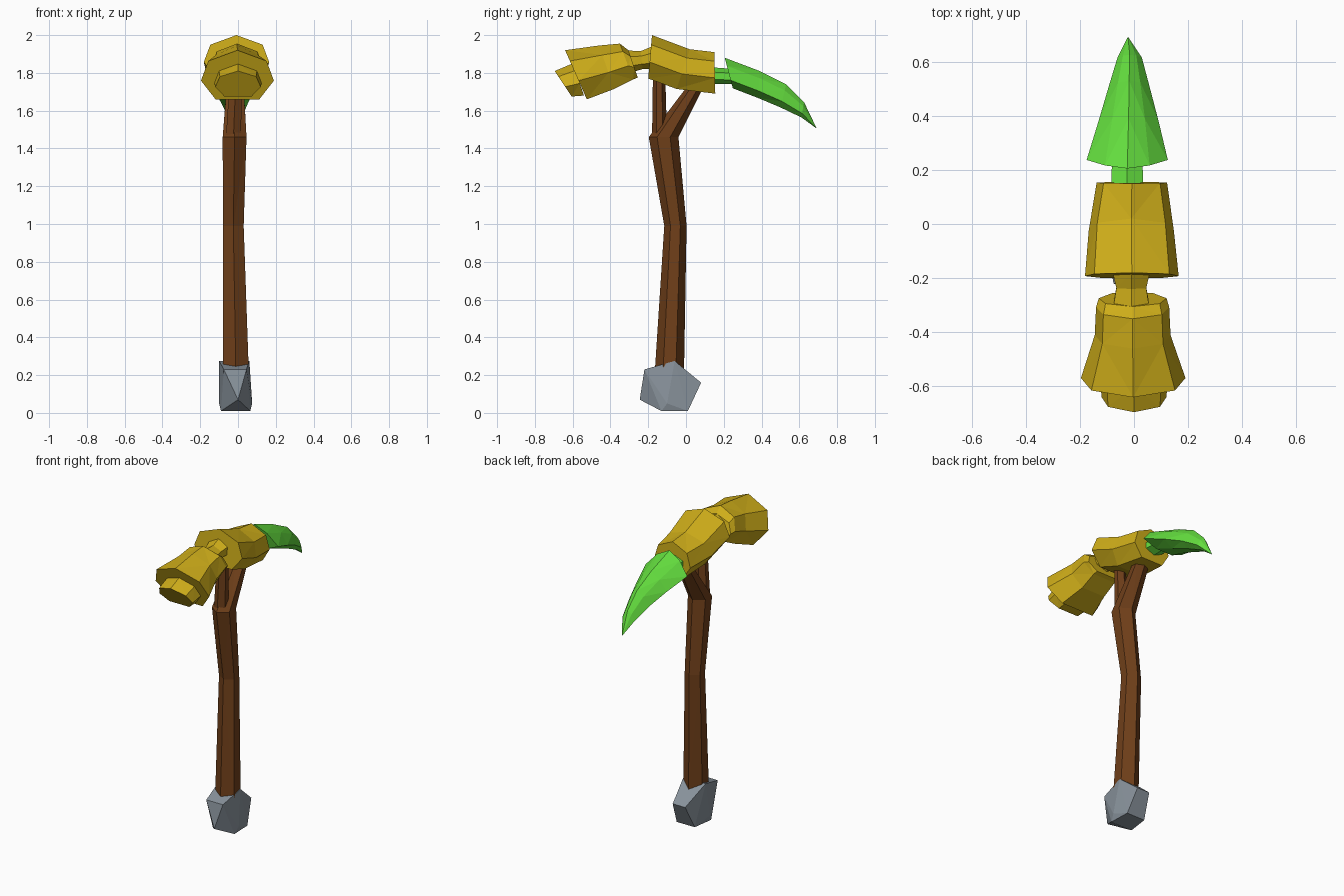
import bpy, bmesh

if "Cube" in bpy.data.objects:
    bpy.data.objects.remove(bpy.data.objects["Cube"])


def material(name, rgb):
    m = bpy.data.materials.new(name)
    m.diffuse_color = (*rgb, 1)
    m.use_nodes = True
    m.node_tree.nodes["Principled BSDF"].inputs["Base Color"].default_value = m.diffuse_color
    return m


def finish(name, bm, mat):
    bmesh.ops.recalc_face_normals(bm, faces=bm.faces)
    me = bpy.data.meshes.new(name)
    bm.to_mesh(me)
    bm.free()
    ob = bpy.data.objects.new(name, me)
    bpy.context.collection.objects.link(ob)
    if mat:
        me.materials.append(mat)
    return ob


def loft(name, profile, rings, mat):
    """Each ring: (y, z) at profile v=1, (y, z) at v=0, x centre, half width."""
    bm = bmesh.new()
    loops = []
    for (y1, z1), (y0, z0), xc, hw in rings:
        loops.append([bm.verts.new((xc + u * hw, y0 + (y1 - y0) * v, z0 + (z1 - z0) * v))
                      for u, v in profile])
    n = len(profile)
    for a, b in zip(loops, loops[1:]):
        for i in range(n):
            j = (i + 1) % n
            bm.faces.new((a[i], a[j], b[j], b[i]))
    bm.faces.new(loops[0])
    bm.faces.new(loops[-1])
    bmesh.ops.triangulate(bm, faces=[f for f in bm.faces if len(f.verts) == 4])
    return finish(name, bm, mat)


gold = material("gold", (0.62, 0.42, 0.01))
wood = material("wood", (0.16, 0.05, 0.01))
green = material("green", (0.13, 0.75, 0.05))
stone = material("stone", (0.25, 0.29, 0.33))

HEX = [(0, 1), (1, .72), (1, .28), (0, 0), (-1, .28), (-1, .72)]
HEAD = [(0, 1), (.8, .78), (1, .38), (.6, 0), (-.6, 0), (-1, .38), (-.8, .78)]
LEAF = [(0, 1), (.55, .75), (1, .3), (.4, .05), (-.4, .05), (-1, .3), (-.55, .75)]

# bent handle and its small fork
loft("handle", HEX, [
    ((-.01, .11), (-.155, .11), -.01, .068),
    ((-.01, .25), (-.163, .25), -.012, .068),
    ((.003, .99), (-.115, .99), -.025, .055),
    ((-.04, 1.46), (-.197, 1.46), -.018, .063),
    ((.10, 1.74), (0, 1.72), -.015, .045)], wood)
loft("handle_fork", HEX, [
    ((-.10, 1.44), (-.18, 1.44), -.025, .04),
    ((-.11, 1.80), (-.175, 1.80), -.01, .032)], wood)

# stone pommel
bm = bmesh.new()
for y, z, xa, xb in [(-.06, .275, -.1, .06), (-.22, .23, -.075, .045), (-.13, .01, -.09, .065),
                     (.01, .01, -.07, .06), (.08, .16, -.05, .04), (-.1, .05, -.1, .075)]:
    bm.verts.new((xa, y, z))
    bm.verts.new((xb, y, z))
bm.verts.new((0, -.245, .07))
res = bmesh.ops.convex_hull(bm, input=bm.verts)
bmesh.ops.delete(bm, geom=[v for v in bm.verts if not v.link_faces], context='VERTS')
finish("pommel", bm, stone)

# central head block
loft("head_block", HEAD, [
    ((-.18, 2.0), (-.20, 1.77), -.008, .173),
    ((.02, 1.925), (-.05, 1.715), -.01, .157),
    ((.15, 1.91), (.155, 1.69), -.008, .13)], gold)

# neck, striking block and striking face
loft("neck", HEX, [
    ((-.18, 1.94), (-.16, 1.82), -.01, .07),
    ((-.24, 1.915), (-.23, 1.82), -.01, .055),
    ((-.34, 1.92), (-.30, 1.80), -.01, .07)], gold)
loft("striking_block", HEAD, [
    ((-.305, 1.92), (-.255, 1.775), -.005, .125),
    ((-.35, 1.955), (-.28, 1.765), -.005, .135),
    ((-.46, 1.945), (-.38, 1.715), -.005, .14),
    ((-.64, 1.92), (-.525, 1.66), -.003, .193)], gold)
loft("striking_face", HEAD, [
    ((-.60, 1.85), (-.54, 1.68), 0, .125),
    ((-.695, 1.81), (-.605, 1.675), 0, .12)], gold)

# curved spike on its stem
loft("spike_stem", HEX, [
    ((.13, 1.83), (.13, 1.74), -.025, .06),
    ((.26, 1.82), (.26, 1.74), -.025, .055)], green)
loft("spike", LEAF, [
    ((.205, 1.88), (.25, 1.71), -.025, .15),
    ((.39, 1.81), (.38, 1.66), -.02, .11),
    ((.53, 1.74), (.50, 1.61), -.018, .075),
    ((.625, 1.645), (.61, 1.56), -.016, .045),
    ((.69, 1.51), (.688, 1.508), -.022, .002)], green)
